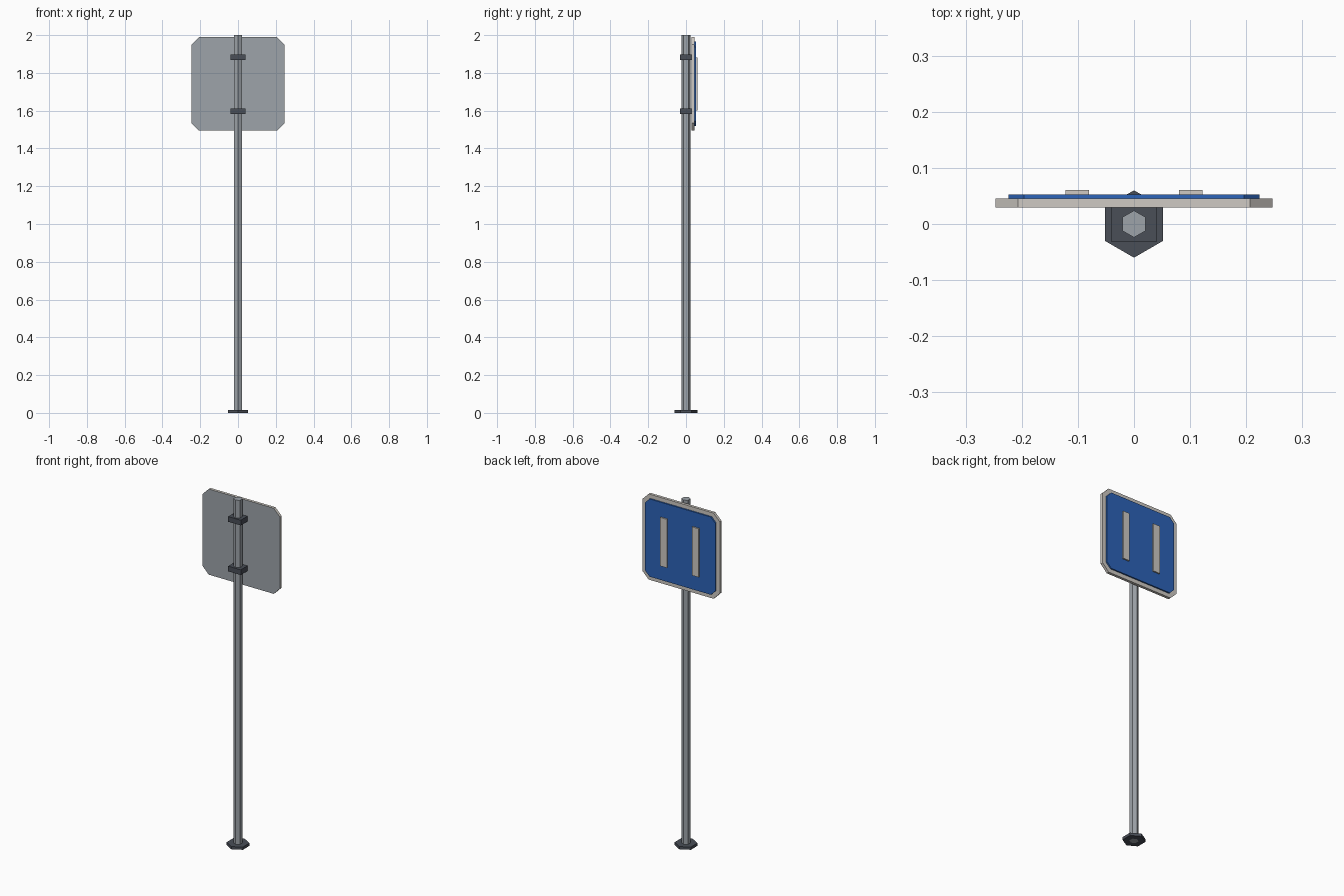
import bpy, bmesh, math

if "Cube" in bpy.data.objects:
    bpy.data.objects.remove(bpy.data.objects["Cube"])


def material(name, rgb):
    m = bpy.data.materials.new(name)
    m.diffuse_color = (*rgb, 1)
    m.use_nodes = True
    m.node_tree.nodes["Principled BSDF"].inputs["Base Color"].default_value = m.diffuse_color
    return m


GREY = material("galvanised grey", (0.34, 0.37, 0.40))
DARK = material("dark steel", (0.067, 0.077, 0.097))
CREAM = material("off white", (0.62, 0.59, 0.55))
BLUE = material("sign blue", (0.025, 0.125, 0.48))


def prism(name, points, direction, mats):
    """Extrude a flat outline along a direction."""
    bm = bmesh.new()
    face = bm.faces.new([bm.verts.new(p) for p in points])
    new = bmesh.ops.extrude_face_region(bm, geom=[face])["geom"]
    verts = [v for v in new if isinstance(v, bmesh.types.BMVert)]
    bmesh.ops.translate(bm, verts=verts, vec=direction)
    bmesh.ops.recalc_face_normals(bm, faces=bm.faces)
    # a second material goes on the face turned to -y
    if len(mats) > 1:
        for f in bm.faces:
            f.material_index = 1 if f.normal.y < -0.9 else 0
    mesh = bpy.data.meshes.new(name)
    bm.to_mesh(mesh)
    bm.free()
    for m in mats:
        mesh.materials.append(m)
    obj = bpy.data.objects.new(name, mesh)
    bpy.context.collection.objects.link(obj)
    return obj


def hexagon(r, z):
    angles = [math.radians(90 + 60 * i) for i in range(6)]
    return [(r * math.cos(a), r * math.sin(a), z) for a in angles]


def cut_square(h, c, y, zc):
    """Square outline with cut corners, facing y."""
    k = h - c
    pts = [(h, -k), (h, k), (k, h), (-k, h), (-h, k), (-h, -k), (-k, -h), (k, -h)]
    return [(x, y, zc + z) for x, z in pts]


def box(name, x0, x1, y0, y1, z0, z1, mat):
    pts = [(x0, y0, z0), (x1, y0, z0), (x1, y1, z0), (x0, y1, z0)]
    return prism(name, pts, (0, 0, z1 - z0), [mat])


# Post and foot
prism("post", hexagon(0.024, 0.0), (0, 0, 2.0), [GREY])
prism("base_flange", hexagon(0.06, 0.0), (0, 0, 0.016), [DARK])

# Clamps holding the panel
for name, z in (("lower_clamp", 1.597), ("upper_clamp", 1.883)):
    box(name, -0.04, 0.04, -0.032, 0.029, z - 0.015, z + 0.015, DARK)

# Panel with grey back, and blue face plate
ZC = 1.742
prism("sign_panel", cut_square(0.247, 0.04, 0.029, ZC), (0, 0.016, 0), [CREAM, GREY])
prism("face_plate", cut_square(0.224, 0.028, 0.045, ZC), (0, 0.008, 0), [BLUE])

# Raised upright bars on the face
for side, name in ((-1, "left_bar"), (1, "right_bar")):
    x = 0.101 * side
    box(name, x - 0.021, x + 0.021, 0.053, 0.061, ZC - 0.14, ZC + 0.14, CREAM)
